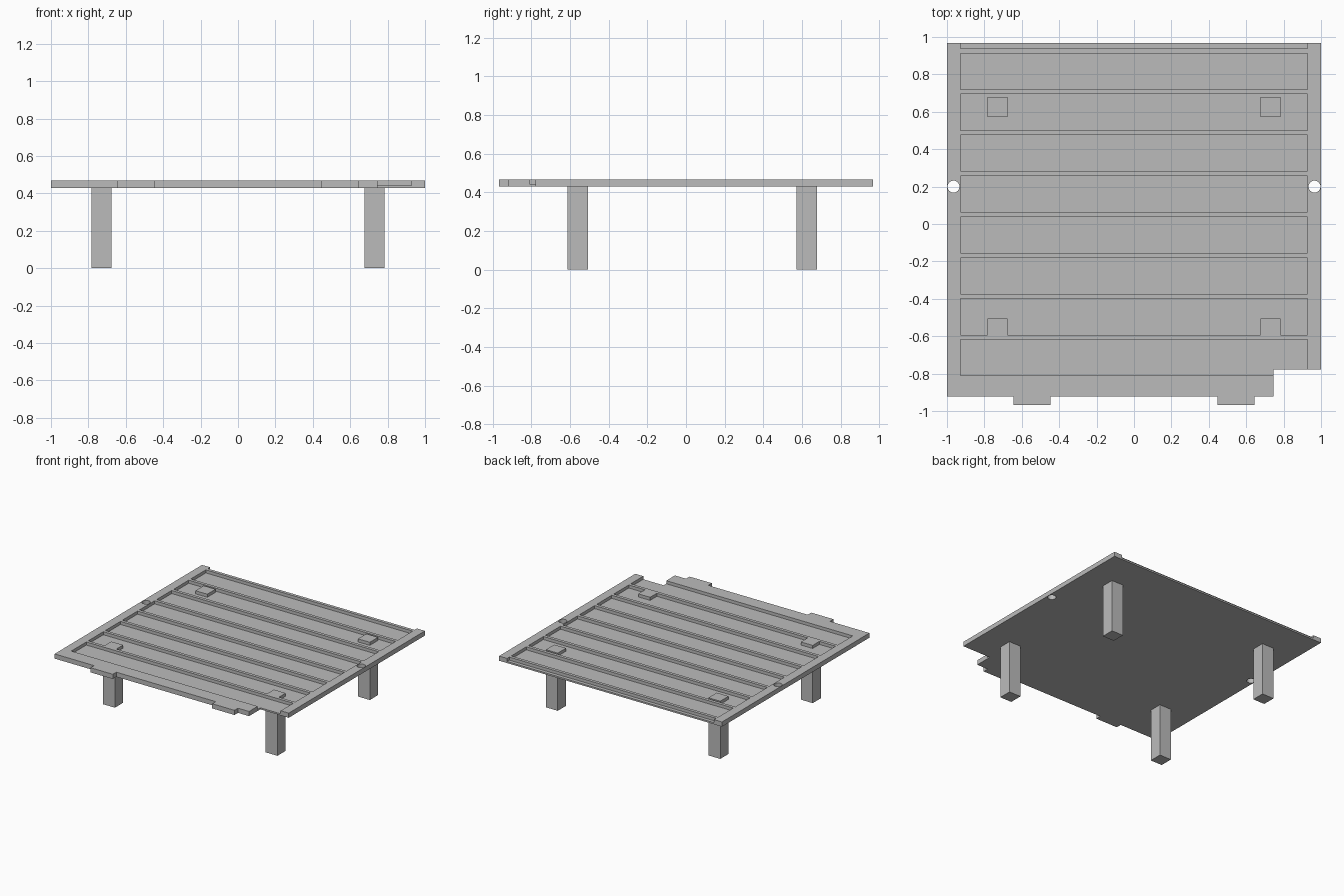
import bpy, bmesh
from mathutils import Matrix, Vector

cube = bpy.data.objects.get("Cube")
if cube:
    bpy.data.objects.remove(cube, do_unlink=True)

BOTTOM, FLOOR, TOP = 0.43, 0.443, 0.468

grey = bpy.data.materials.new("plain_grey")
grey.use_nodes = True
colour = (0.5, 0.5, 0.5, 1)
grey.diffuse_color = colour
grey.node_tree.nodes["Principled BSDF"].inputs["Base Color"].default_value = colour


def make_object(name, bm):
    bmesh.ops.recalc_face_normals(bm, faces=bm.faces)
    mesh = bpy.data.meshes.new(name)
    bm.to_mesh(mesh)
    bm.free()
    mesh.materials.append(grey)
    obj = bpy.data.objects.new(name, mesh)
    bpy.context.collection.objects.link(obj)
    return obj


def add_box(bm, low, high):
    low, high = Vector(low), Vector(high)
    matrix = Matrix.Translation((low + high) / 2) @ Matrix.Diagonal((*(high - low), 1))
    bmesh.ops.create_cube(bm, size=1, matrix=matrix)


# Deck: outline with two front tabs and a notched corner
outline = [(-1, 0.967), (-1, -0.922), (-0.645, -0.922), (-0.645, -0.967),
           (-0.446, -0.967), (-0.446, -0.922), (0.446, -0.922), (0.446, -0.967),
           (0.645, -0.967), (0.645, -0.922), (0.745, -0.922), (0.745, -0.778),
           (1, -0.778), (1, 0.967)]
bm = bmesh.new()
face = bm.faces.new([bm.verts.new((x, y, BOTTOM)) for x, y in outline])
extruded = bmesh.ops.extrude_face_region(bm, geom=[face])
bmesh.ops.translate(bm, vec=(0, 0, TOP - BOTTOM),
                    verts=[v for v in extruded["geom"] if isinstance(v, bmesh.types.BMVert)])
deck = make_object("deck", bm)

# Cutters: shallow pockets between the ribs, the last one open at the back
bm = bmesh.new()
for i in range(9):
    y = -0.811 + i * 0.2187
    add_box(bm, (-0.928, y, FLOOR), (0.928, y + 0.193, TOP + 0.1))
# Cutters: a round hole through each side rail
for side in (-1, 1):
    bmesh.ops.create_cone(bm, cap_ends=True, segments=32, radius1=0.032, radius2=0.032,
                          depth=0.3, matrix=Matrix.Translation((side * 0.965, 0.2, TOP)))
cutter = make_object("deck_cutter", bm)
cutter.hide_render = True

cut = deck.modifiers.new("pockets_and_holes", "BOOLEAN")
cut.operation = "DIFFERENCE"
cut.solver = "EXACT"
cut.object = cutter
bpy.context.view_layer.objects.active = deck
bpy.ops.object.modifier_apply(modifier=cut.name)
bpy.data.objects.remove(cutter, do_unlink=True)

# Legs: square posts that come up through the deck to rib height
HALF = 0.053
for end, y in (("front", -0.559), ("back", 0.625)):
    for side, x in (("right", -0.729), ("left", 0.729)):
        bm = bmesh.new()
        add_box(bm, (x - HALF, y - HALF, 0), (x + HALF, y + HALF, TOP))
        make_object(f"{end}_{side}_leg", bm)
